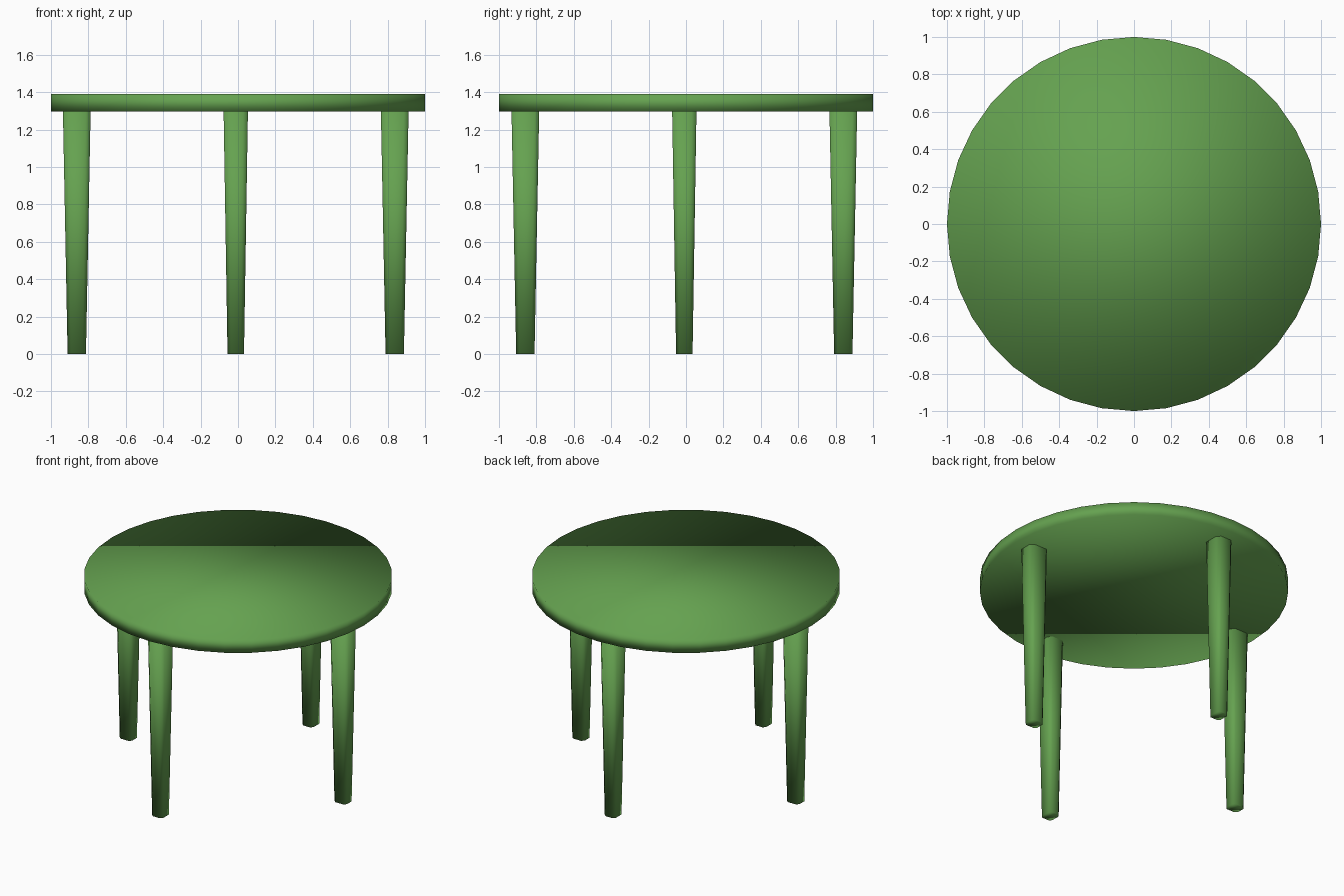
import bpy, bmesh, math
from mathutils import Matrix

if "Cube" in bpy.data.objects:
    bpy.data.objects.remove(bpy.data.objects["Cube"])

TOP_Z, UNDER_Z = 1.39, 1.297
LEG_RING = 0.85
OFFSET = (-0.012, -0.009)

green = bpy.data.materials.new("green_paint")
green.diffuse_color = (0.13, 0.36, 0.08, 1)
green.use_nodes = True
green.node_tree.nodes["Principled BSDF"].inputs["Base Color"].default_value = green.diffuse_color


def finish(bm, name):
    bmesh.ops.recalc_face_normals(bm, faces=bm.faces)
    mesh = bpy.data.meshes.new(name)
    bm.to_mesh(mesh)
    bm.free()
    for p in mesh.polygons:
        p.use_smooth = True
    mesh.materials.append(green)
    obj = bpy.data.objects.new(name, mesh)
    bpy.context.collection.objects.link(obj)
    return obj


def chamfered_ring(bm, a, b, c, z):
    """Rectangle outline with half sizes a, b and corners cut by c."""
    pts = [(a, b - c), (a - c, b), (c - a, b), (-a, b - c),
           (-a, c - b), (c - a, -b), (a - c, -b), (a, c - b)]
    return [bm.verts.new((x, y, z)) for x, y in pts]


# Round table top with 36 sides
bm = bmesh.new()
bmesh.ops.create_cone(bm, cap_ends=True, cap_tris=False, segments=36,
                      radius1=1, radius2=1, depth=TOP_Z - UNDER_Z,
                      matrix=Matrix.Translation((0, 0, (TOP_Z + UNDER_Z) / 2)))
finish(bm, "table_top")

# Four tapered legs, turned around the centre
for i, side in enumerate(("right", "back", "left", "front")):
    bm = bmesh.new()
    low = chamfered_ring(bm, 0.049, 0.044, 0.017, 0)
    high = chamfered_ring(bm, 0.074, 0.065, 0.025, UNDER_Z)
    bm.faces.new(low)
    bm.faces.new(high)
    for k in range(8):
        n = (k + 1) % 8
        bm.faces.new((low[k], low[n], high[n], high[k]))
    leg = finish(bm, side + "_leg")
    angle = i * math.pi / 2
    leg.rotation_euler.z = angle
    leg.location = (OFFSET[0] + LEG_RING * math.cos(angle),
                    OFFSET[1] + LEG_RING * math.sin(angle), 0)
